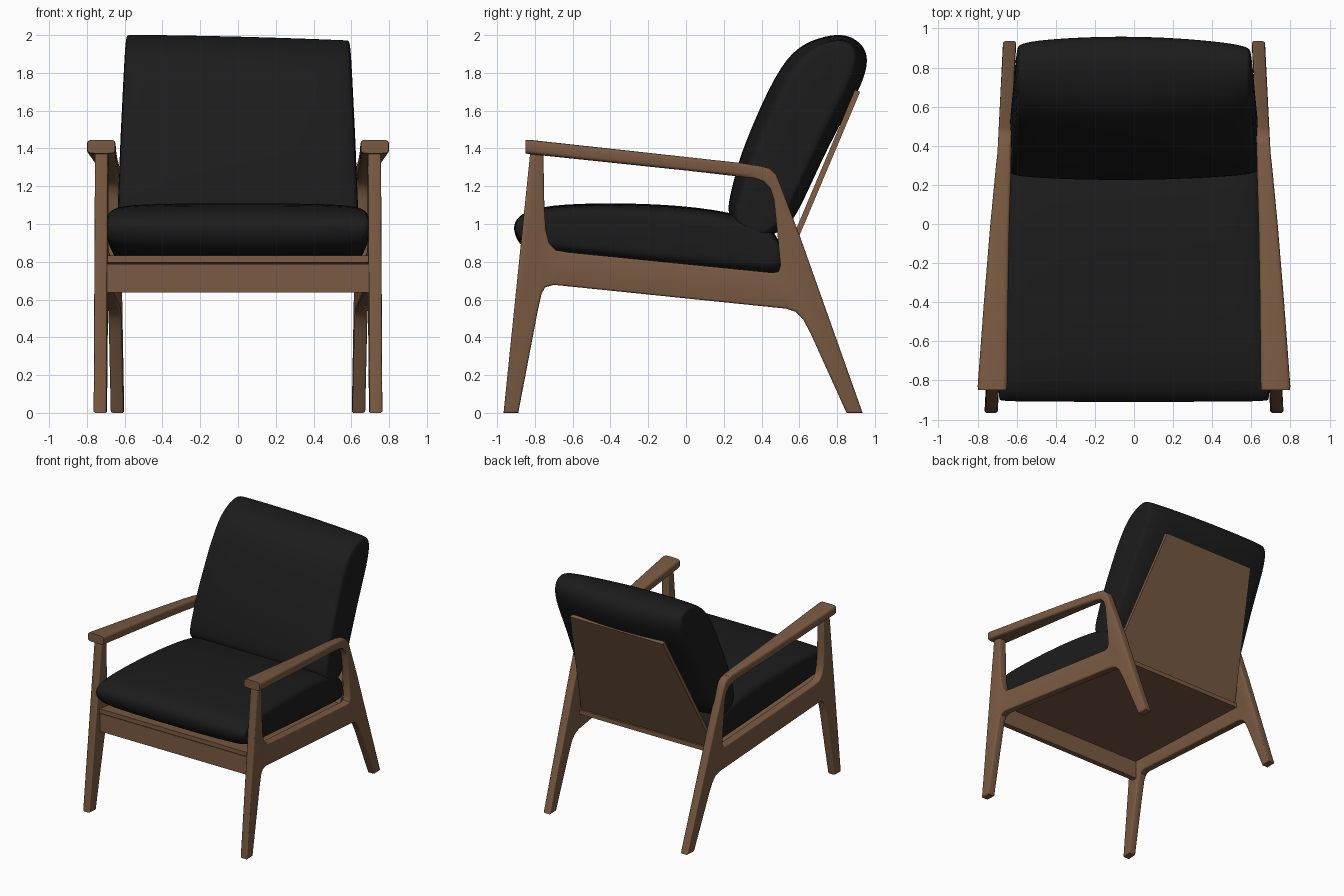
import bpy, bmesh, math
from mathutils import Vector

if "Cube" in bpy.data.objects:
    bpy.data.objects.remove(bpy.data.objects["Cube"])


def material(name, rgb):
    m = bpy.data.materials.new(name)
    m.diffuse_color = (*rgb, 1)
    m.use_nodes = True
    m.node_tree.nodes["Principled BSDF"].inputs["Base Color"].default_value = m.diffuse_color
    return m


WOOD = material("walnut wood", (0.195, 0.103, 0.055))
BLACK = material("black fabric", (0.0115, 0.0115, 0.0115))


def finish(name, me, mat, angle=35, mirror=False):
    me.materials.clear()
    me.materials.append(mat)
    me.shade_smooth()
    me.set_sharp_from_angle(angle=math.radians(angle))
    ob = bpy.data.objects.new(name, me)
    bpy.context.collection.objects.link(ob)
    if mirror:
        ob.modifiers.new("Mirror", 'MIRROR').use_mirror_merge = False
    return ob


def loft(name, rings, mat, angle=35, mirror=False):
    """Closed solid through a row of equal-length rings."""
    bm = bmesh.new()
    vs = [[bm.verts.new(p) for p in r] for r in rings]
    n = len(vs[0])
    for a, b in zip(vs, vs[1:]):
        for i in range(n):
            j = (i + 1) % n
            bm.faces.new((a[i], a[j], b[j], b[i]))
    bm.faces.new(vs[0])
    bm.faces.new(vs[-1])
    bmesh.ops.recalc_face_normals(bm, faces=bm.faces)
    me = bpy.data.meshes.new(name)
    bm.to_mesh(me)
    bm.free()
    return finish(name, me, mat, angle, mirror)


def side_x(y):
    """Centre of the side frame, which closes in towards the back."""
    return 0.729 - (y + 0.93) * 0.05


# Side frames: legs, rail and arm support cut as one outline with an opening
outer = [(-.966, 0), (-.888, 0), (-.785, .54), (-.765, .63), (-.745, .665), (-.70, .678),
         (.53, .552), (.58, .535), (.62, .495), (.66, .42), (.85, 0), (.935, 0),
         (.605, .93), (.495, 1.22), (.475, 1.265), (.44, 1.295), (.38, 1.31), (-.82, 1.425)]
hole = [(-.755, 1.37), (-.75, 1.1), (-.742, .97), (-.725, .90), (-.69, .862), (-.62, .85),
        (.46, .742), (.49, .748), (.50, .78), (.487, .92), (.465, 1.13), (.445, 1.19),
        (.41, 1.225), (.36, 1.242)]
cu = bpy.data.curves.new("frame_outline", 'CURVE')
cu.dimensions = '2D'
cu.fill_mode = 'BOTH'
cu.extrude = 0.023
cu.bevel_depth = 0.011
cu.bevel_resolution = 2
cu.offset = -0.011
for pts in (outer, hole):
    s = cu.splines.new('POLY')
    s.points.add(len(pts) - 1)
    for p, (y, z) in zip(s.points, pts):
        p.co = (y, z, 0, 1)
    s.use_cyclic_u = True
tmp = bpy.data.objects.new("frame_outline", cu)
bpy.context.collection.objects.link(tmp)
dg = bpy.context.evaluated_depsgraph_get()
me = bpy.data.meshes.new_from_object(tmp.evaluated_get(dg))
bpy.data.objects.remove(tmp)
for v in me.vertices:
    y, z, x = v.co
    v.co = (side_x(y) + x, y, z)
bm = bmesh.new()
bm.from_mesh(me)
bmesh.ops.remove_doubles(bm, verts=bm.verts, dist=1e-4)
bmesh.ops.recalc_face_normals(bm, faces=bm.faces)
bm.to_mesh(me)
bm.free()
me.name = "side_frame"
finish("side_frame", me, WOOD, 40, mirror=True)


# Armrests: rounded bars, broad at the front and narrow at the back
def arm_ring(y, cx, hw, zc, hz, n=20):
    ring = []
    for i in range(n):
        a = 2 * math.pi * (i + .5) / n
        c, s = math.cos(a), math.sin(a)
        ring.append((cx + hw * math.copysign(abs(c) ** .4, c), y,
                     zc + hz * math.copysign(abs(s) ** .4, s)))
    return ring


loft("armrest", [arm_ring(*r) for r in (
    (-.85, .724, .073, 1.410, .036), (-.83, .724, .076, 1.408, .038),
    (-.40, .706, .062, 1.362, .037), (0, .686, .049, 1.319, .036),
    (.30, .667, .039, 1.287, .035), (.41, .660, .033, 1.274, .030))],
    WOOD, 45, mirror=True)


# Boards: four-sided sections (half width, y, z) with a thickness offset (dy, dz)
def board(name, start, end, dy, dz):
    loft(name, [[(-w, y, z), (w, y, z), (w, y + dy, z + dz), (-w, y + dy, z + dz)]
                for w, y, z in (start, end)], WOOD)


board("front_rail", (.70, -.84, .638), (.70, -.84, .788), .045, 0)
board("seat_board", (.69, -.85, .832), (.625, .52, .715), 0, -.036)
board("back_board", (.62, .50, .70), (.43, .922, 1.70), -.028, .01)


# Cushions: a side outline lofted across the width, pinched towards both ends
def cushion(name, outline, centre, axis, half_width, end_pull, tilt, pinch, skew):
    c, d = Vector(centre), Vector(axis).normalized()
    n = Vector((-d.y, d.x))
    stations = [(-u, s) for u, s in reversed(pinch)] + [(0, 1.01)] + pinch
    rings = []
    for u, s in stations:
        s -= skew * u                       # one end a little thinner
        ring = []
        for p in outline:
            r = Vector(p) - c
            q = c + d * r.dot(d) * (1 - (1 - s) * end_pull) + n * r.dot(n) * s
            ring.append((u * half_width(*q), q.x, q.y - tilt * u))
        rings.append(ring)
    ob = loft(name, rings, BLACK, 180)
    sub = ob.modifiers.new("Soft", 'SUBSURF')
    sub.levels = sub.render_levels = 2


cushion("seat_cushion",
        [(-.895, .91), (-.92, .99), (-.88, 1.055), (-.75, 1.10), (-.4, 1.113), (0, 1.098),
         (.3, 1.05), (.46, .98), (.515, .87), (.50, .735), (.46, .725), (.3, .735), (-.2, .785),
         (-.6, .825), (-.84, .85)],
        (-.2, .945), (1, -.09), lambda y, z: .653 - .045 * y, .04, 0,
        [(.5, 1), (.9, .95), (.99, .76), (1.01, .55)], 0)

cushion("back_cushion",
        [(.22, 1.10), (.262, 1.27), (.30, 1.40), (.44, 1.73), (.56, 1.92), (.70, 1.985),
         (.84, 2.0), (.935, 1.955), (.972, 1.87), (.93, 1.73), (.845, 1.58), (.725, 1.35),
         (.605, 1.08), (.54, .98), (.42, .92), (.29, .97), (.225, 1.04)],
        (.55, 1.47), (.40, .92), lambda y, z: .60 + .045 * (1.8 - z), .07, .014,
        [(.5, .96), (.88, .86), (.99, .76), (1.01, .66)], .04)
